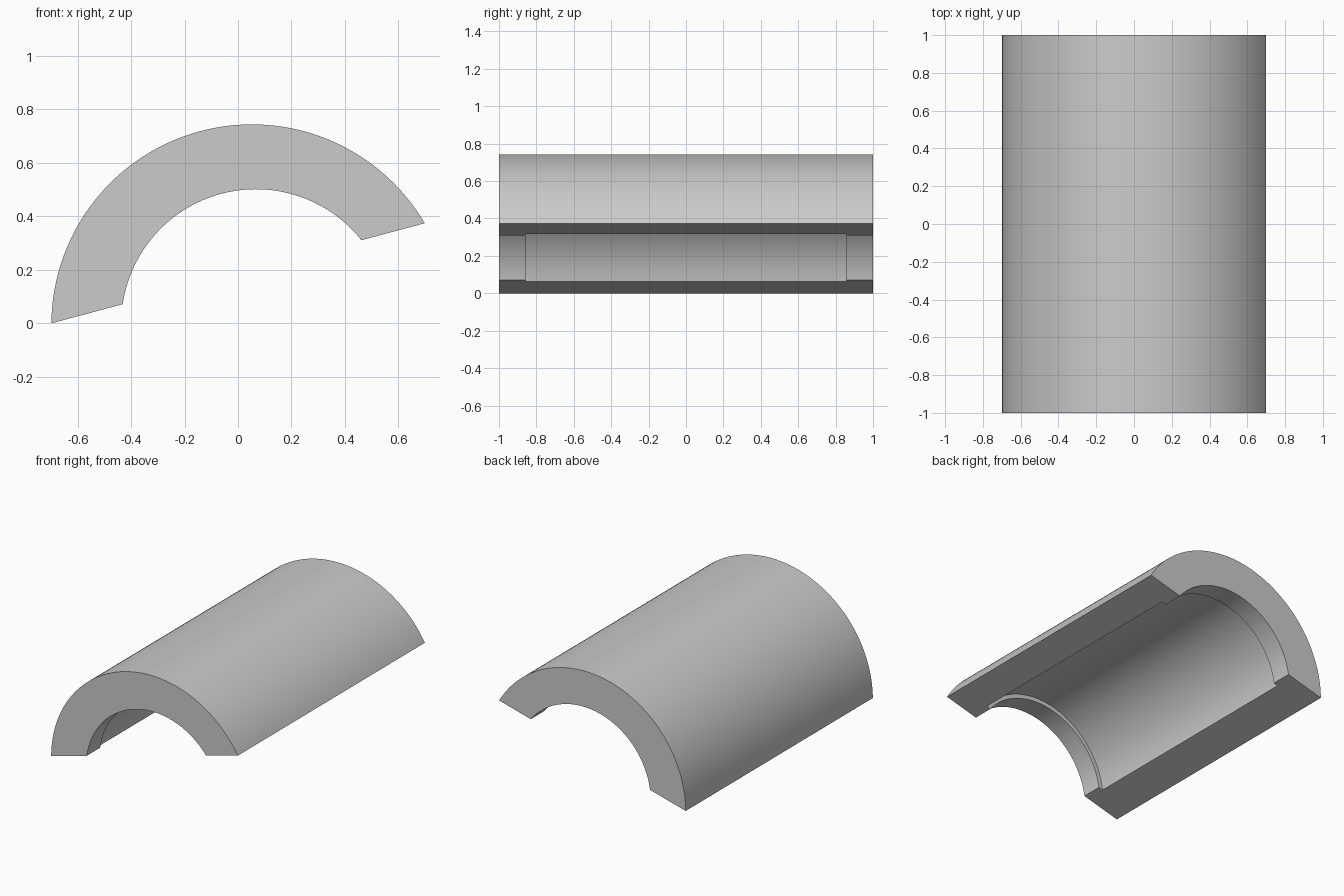
import bpy, bmesh, math
from mathutils import Vector

cube = bpy.data.objects.get("Cube")
if cube:
    bpy.data.objects.remove(cube, do_unlink=True)

TILT = math.radians(15)      # slope of the flat split face
DEPTH = 0.2                  # split face height above the bore axis
AXIS = Vector((0.052, 0, -0.007))
SHIFT = 0.0155               # bore offset along the split face
STEPS = 72
POCKET = 0.858               # half length of the inner recess

grey = bpy.data.materials.new("plain_grey")
grey.use_nodes = True
colour = (0.6, 0.6, 0.6, 1)
grey.diffuse_color = colour
grey.node_tree.nodes["Principled BSDF"].inputs["Base Color"].default_value = colour


def arc_row(bm, radius, shift, y):
    """Arc above the split face, at one station along the length."""
    start = math.asin(DEPTH / radius)
    along = Vector((math.cos(TILT), 0, math.sin(TILT)))
    up = Vector((-math.sin(TILT), 0, math.cos(TILT)))
    row = []
    for i in range(STEPS + 1):
        a = start + (math.pi - 2 * start) * i / STEPS
        p = AXIS + along * (shift + radius * math.cos(a)) + up * radius * math.sin(a)
        row.append(bm.verts.new((p.x, y, p.z)))
    return row


# Half shell: wall section with a shallow recess, swept over the arc
outer, bore, recess = (0.75, 0), (0.5035, SHIFT), (0.532, SHIFT)
section = [(outer, -1), (outer, 1), (bore, 1), (bore, POCKET),
           (recess, POCKET), (recess, -POCKET), (bore, -POCKET), (bore, -1)]
bm = bmesh.new()
rows = [arc_row(bm, r, s, y) for (r, s), y in section]
for k, row in enumerate(rows):
    nxt = rows[(k + 1) % len(rows)]
    for i in range(STEPS):
        bm.faces.new((row[i], row[i + 1], nxt[i + 1], nxt[i]))

# Flat split faces
for end in (0, STEPS):
    bm.faces.new([row[end] for row in rows])
bmesh.ops.recalc_face_normals(bm, faces=bm.faces)

mesh = bpy.data.meshes.new("half_shell")
bm.to_mesh(mesh)
bm.free()
mesh.materials.append(grey)
shell = bpy.data.objects.new("half_shell", mesh)
bpy.context.collection.objects.link(shell)
bpy.ops.object.select_all(action='DESELECT')
shell.select_set(True)
bpy.context.view_layer.objects.active = shell
bpy.ops.object.shade_smooth_by_angle(angle=math.radians(30))
